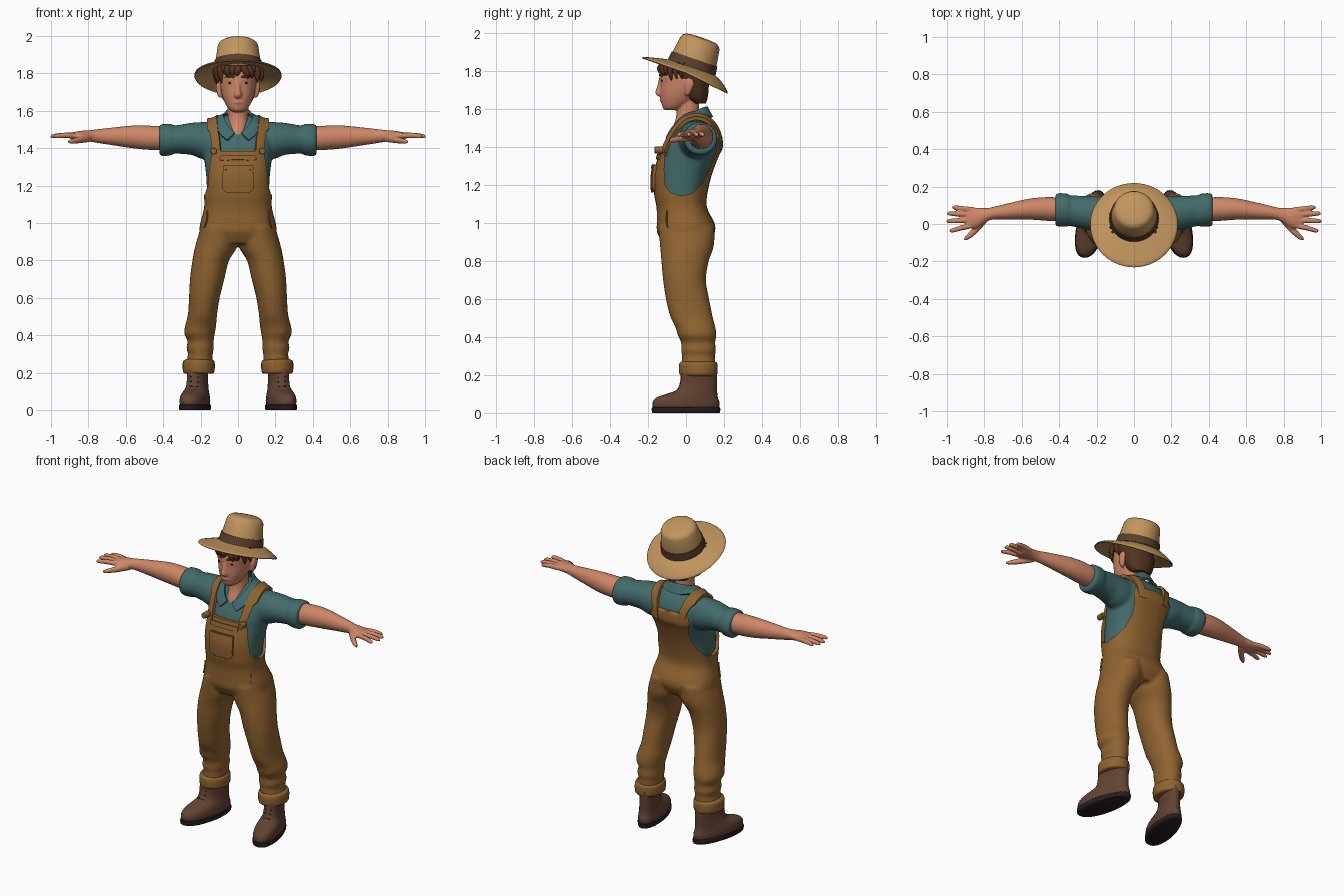
import bpy, bmesh, math, random
from mathutils import Matrix, Vector

random.seed(4)
sin, cos, pi = math.sin, math.cos, math.pi


def material(name, *rgb):
    m = bpy.data.materials.new(name)
    m.diffuse_color = (*rgb, 1)
    return m


CANVAS = material("brown canvas", 0.28, 0.125, 0.03)
TEAL = material("teal cloth", 0.055, 0.145, 0.145)
SKIN = material("skin", 0.62, 0.24, 0.135)
STRAW = material("straw", 0.54, 0.30, 0.11)
BAND = material("hat ribbon", 0.10, 0.05, 0.025)
HAIR = material("brown hair", 0.085, 0.033, 0.014)
LEATHER = material("boot leather", 0.12, 0.057, 0.032)
SOLE = material("dark rubber", 0.02, 0.012, 0.014)


def loft(bm, rings, axis=2, e=2.0, n=32, steps=4, sx=1):
    """Smooth tube through (x, y, z, ra, rb) rings that lie across the given axis."""
    pts = [Vector(r) for r in rings]
    path = []
    for i in range(len(pts) - 1):
        a, b, c, d = pts[max(i - 1, 0)], pts[i], pts[i + 1], pts[min(i + 2, len(pts) - 1)]
        for k in range(steps):
            t = k / steps
            path.append(0.5 * (2 * b + (c - a) * t + (2 * a - 5 * b + 4 * c - d) * t * t
                               + (3 * b - a - 3 * c + d) * t ** 3))
    path.append(pts[-1])
    u, v = ((1, 2), (0, 2), (0, 1))[axis]
    loops = []
    for p in path:
        loop = []
        for k in range(n):
            a = 2 * pi * k / n
            co = [p[0], p[1], p[2]]
            co[u] += max(p[3], 0.001) * math.copysign(abs(cos(a)) ** (2 / e), cos(a))
            co[v] += max(p[4], 0.001) * math.copysign(abs(sin(a)) ** (2 / e), sin(a))
            loop.append(bm.verts.new((co[0] * sx, co[1], co[2])))
        loops.append(loop)
    for p, q in zip(loops, loops[1:]):
        for k in range(n):
            bm.faces.new((p[k], p[(k + 1) % n], q[(k + 1) % n], q[k]))
    bm.faces.new(loops[0][::-1])
    bm.faces.new(loops[-1])


def bake(ob, mat):
    """Apply the modifiers and give the whole part one colour."""
    dg = bpy.context.evaluated_depsgraph_get()
    me = bpy.data.meshes.new_from_object(ob.evaluated_get(dg))
    ob.modifiers.clear()
    ob.data = me
    me.materials.clear()
    me.materials.append(mat)
    me.polygons.foreach_set("material_index", [0] * len(me.polygons))
    me.update()


def finish(bm, name, mat, voxel=0, smooth=4):
    bmesh.ops.recalc_face_normals(bm, faces=bm.faces)
    me = bpy.data.meshes.new(name)
    bm.to_mesh(me)
    bm.free()
    ob = bpy.data.objects.new(name, me)
    bpy.context.collection.objects.link(ob)
    if voxel:
        r = ob.modifiers.new("fuse", "REMESH")
        r.mode, r.voxel_size = "VOXEL", voxel
        s = ob.modifiers.new("soften", "SMOOTH")
        s.factor, s.iterations = 0.5, smooth
    bake(ob, mat)
    return ob


def patch(name, f, nu, nv, mat, target, offset, thick, mode="ABOVE_SURFACE"):
    """Cloth strip f(u, v) laid over a target and thickened."""
    bm = bmesh.new()
    g = [[bm.verts.new(f(i / nu, j / nv)) for j in range(nv + 1)] for i in range(nu + 1)]
    for i in range(nu):
        for j in range(nv):
            bm.faces.new((g[i][j], g[i + 1][j], g[i + 1][j + 1], g[i][j + 1]))
    ob = finish(bm, name, mat)
    w = ob.modifiers.new("lay", "SHRINKWRAP")
    w.target, w.offset, w.wrap_mode = target, offset, mode
    s = ob.modifiers.new("thick", "SOLIDIFY")
    s.thickness, s.offset = thick, 0
    bake(ob, mat)
    return ob


# Shirt: torso, sleeves and rolled cuffs
bm = bmesh.new()
loft(bm, [(0, -.02, 1.05, .155, .11), (0, -.025, 1.15, .165, .12), (0, -.015, 1.25, .17, .133),
          (0, .015, 1.35, .182, .142), (0, .03, 1.4, .187, .147), (0, .045, 1.47, .185, .127),
          (0, .05, 1.52, .165, .098), (0, .048, 1.555, .11, .07), (0, .045, 1.575, .07, .05)], e=2.4)
for s in (1, -1):
    loft(bm, [(.06, .05, 1.44, .09, .1), (.18, .055, 1.44, .096, .1), (.25, .06, 1.45, .09, .086),
              (.33, .07, 1.447, .083, .076), (.40, .075, 1.445, .08, .075)], axis=0, sx=s)
    loft(bm, [(.345, .073, 1.446, .076, .072), (.353, .074, 1.446, .087, .083), (.38, .075, 1.445, .09, .086),
              (.412, .076, 1.444, .088, .085), (.421, .076, 1.444, .078, .075)], axis=0, sx=s)
shirt = finish(bm, "shirt", TEAL, .009)

# Overalls: body and legs fused, then armholes cut by a side profile
bm = bmesh.new()
loft(bm, [(0, 0, .89, .17, .12), (0, 0, .95, .205, .152), (0, -.002, 1.0, .202, .152),
          (0, -.022, 1.08, .182, .133), (0, -.028, 1.15, .182, .14), (0, -.018, 1.25, .187, .153),
          (0, .012, 1.35, .198, .16), (0, .03, 1.4, .203, .165), (0, .045, 1.46, .19, .146)], e=2.4)
for s in (1, -1):
    loft(bm, [(.1, .003, .98, .098, .148), (.115, .005, .88, .113, .142), (.146, -.005, .8, .098, .125),
              (.165, -.008, .7, .092, .113), (.18, .008, .6, .082, .114), (.19, .028, .51, .078, .112),
              (.2, .05, .45, .083, .105), (.206, .058, .41, .082, .102), (.2, .064, .37, .07, .09),
              (.203, .066, .33, .073, .092), (.201, .066, .3, .066, .087), (.207, .066, .25, .072, .09)],
         e=2.1, sx=s)
overalls = finish(bm, "overalls", CANVAS, .01)
profile = [(-.4, 1.385), (-.108, 1.385), (-.115, 1.28), (-.11, 1.2), (-.08, 1.16), (-.025, 1.143),
           (.035, 1.158), (.085, 1.21), (.125, 1.29), (.16, 1.38), (.168, 1.47), (.168, 1.7), (-.4, 1.7)]
bm = bmesh.new()
base = bm.faces.new([bm.verts.new((-.5, y, z)) for y, z in profile])
top = bmesh.ops.extrude_face_region(bm, geom=[base])["geom"]
bmesh.ops.translate(bm, verts=[v for v in top if isinstance(v, bmesh.types.BMVert)], vec=(1, 0, 0))
cutter = finish(bm, "armhole_cutter", CANVAS)
cutter.hide_render = True
cut = overalls.modifiers.new("armholes", "BOOLEAN")
cut.operation, cut.object, cut.solver = "DIFFERENCE", cutter, "EXACT"
bake(overalls, CANVAS)
bpy.data.objects.remove(cutter)


# Bib pocket and its hem
def pocket(u, v):
    z = 1.155 + .175 * v
    w = .102 - .03 * max(0, 1 - v / .18) ** 2 - .01 * max(0, (v - .9) / .1) ** 2
    return ((2 * u - 1) * w, -.25, z)


patch("bib_pocket", pocket, 20, 20, CANVAS, overalls, .006, .02)
patch("bib_pocket_hem", lambda u, v: ((2 * u - 1) * .1, -.25, 1.3 + .025 * v), 20, 3, CANVAS, overalls, .014, .014)
patch("bib_hem", lambda u, v: ((2 * u - 1) * .125, -.22, 1.355 + .025 * v), 24, 3, CANVAS, overalls, .003, .01)

# Shoulder straps, strap buttons, hip pocket welts, trouser cuffs
line = [Vector(p) for p in ((.122, -.15, 1.36), (.13, -.1, 1.46), (.138, -.03, 1.54), (.135, .06, 1.58),
                            (.125, .15, 1.55), (.105, .2, 1.46), (.095, .22, 1.38))]
for s, side in ((1, "left"), (-1, "right")):
    def strap(u, v):
        k = min(int(u * 6), 5)
        p = line[k].lerp(line[k + 1], u * 6 - k)
        return (s * (p.x + (v - .5) * .056), p.y, p.z)

    def welt(u, v):
        a = u * pi / 2
        return (s * (.205 - .065 * cos(a) + .007 * v), -.13 + .06 * (1 - u), 1.07 - .1 * (1 - u) ** 2)

    patch("strap_" + side, strap, 36, 5, CANVAS, shirt, .012, .018)
    patch("hip_pocket_" + side, welt, 14, 2, CANVAS, overalls, .002, .01)
    bm = bmesh.new()
    loft(bm, [(.13, -.165, 1.385, .012, .012), (.13, -.16, 1.385, .018, .018), (.13, -.12, 1.385, .018, .018)],
         axis=1, n=20, sx=s)
    finish(bm, "strap_button_" + side, CANVAS)
    bm = bmesh.new()
    loft(bm, [(.21, .065, .195, .07, .086), (.21, .065, .203, .083, .099), (.21, .065, .235, .086, .102),
              (.21, .065, .262, .083, .099), (.21, .065, .272, .068, .086)], sx=s)
    finish(bm, "trouser_cuff_" + side, CANVAS)

    # Boots: turned out a little, narrower at the heel
    def turn_out(bm):
        for v in bm.verts:
            x = v.co.x * (1 - .9 * max(0, v.co.y)) + .215 - .2 * (v.co.y - .065)
            v.co.x = s * x
    bm = bmesh.new()
    loft(bm, [(0, .0, .02, .07, .172), (0, 0, .05, .074, .177), (0, .005, .08, .07, .163),
              (0, .03, .1, .064, .135), (0, .056, .12, .059, .108), (0, .066, .16, .055, .098),
              (0, .069, .23, .056, .095)], e=2.3)
    turn_out(bm)
    finish(bm, "boot_" + side, LEATHER)
    bm = bmesh.new()
    loft(bm, [(0, 0, 0, .073, .176), (0, 0, .006, .077, .18), (0, 0, .028, .077, .18), (0, 0, .031, .07, .172)],
         e=2.3, steps=2)
    turn_out(bm)
    finish(bm, "boot_sole_" + side, SOLE)
    bm = bmesh.new()
    for z, y in ((.125, -.047), (.15, -.034), (.175, -.029)):
        loft(bm, [(-.022, y + .006, z, .005, .003), (.022, y + .006, z + .004, .005, .003)], axis=0, n=8)
    turn_out(bm)
    finish(bm, "boot_laces_" + side, SOLE)

    # Arm with palm, four fingers and thumb
    bm = bmesh.new()
    loft(bm, [(.36, .075, 1.452, .062, .062), (.45, .08, 1.455, .064, .065), (.55, .08, 1.46, .057, .062),
              (.65, .07, 1.463, .046, .05), (.75, .058, 1.465, .034, .037), (.79, .048, 1.466, .037, .031),
              (.84, .033, 1.467, .054, .026), (.885, .033, 1.466, .056, .019), (.9, .033, 1.466, .045, .012)],
         axis=0, sx=s)
    for y0, x1, y1 in ((.077, .972, .088), (.05, 1.0, .056), (.02, 1.003, .016), (-.008, .987, -.035)):
        loft(bm, [(.86, y0, 1.467, .014, .015), ((.86 + x1) / 2, (y0 + y1) / 2, 1.469, .014, .015),
                  (x1 - .015, y1, 1.465, .012, .012), (x1, y1, 1.462, .006, .006)], axis=0, n=14, sx=s)
    loft(bm, [(.79, .03, 1.455, .025, .022), (.84, -.025, 1.446, .024, .019), (.885, -.065, 1.438, .018, .014),
              (.91, -.083, 1.434, .007, .007)], axis=0, n=16, sx=s)
    finish(bm, "arm_" + side, SKIN, .006, 3)

    # Eye and eyebrow
    bm = bmesh.new()
    loft(bm, [(.042, -.124, 1.742, .003, .003), (.042, -.125, 1.75, .009, .007), (.042, -.124, 1.758, .003, .003)],
         n=14, sx=s)
    finish(bm, "eye_" + side, SOLE)
    bm = bmesh.new()
    loft(bm, [(.016, -.138, 1.779, .004, .005), (.045, -.13, 1.786, .006, .007), (.075, -.1, 1.778, .004, .003)],
         axis=0, n=12, sx=s)
    finish(bm, "eyebrow_" + side, HAIR)

# Head with neck, nose, lips and ears
bm = bmesh.new()
loft(bm, [(0, -.08, 1.595, .028, .03), (0, -.068, 1.608, .048, .055), (0, -.047, 1.64, .069, .084),
          (0, -.032, 1.68, .085, .104), (0, -.02, 1.73, .095, .117), (0, -.016, 1.78, .1, .125),
          (0, -.01, 1.83, .1, .118), (0, .012, 1.87, .08, .085), (0, .02, 1.89, .05, .055)], e=2.15)
loft(bm, [(0, -.04, 1.44, .035, .046), (0, -.012, 1.49, .052, .064), (0, .008, 1.56, .055, .06),
          (0, .01, 1.67, .055, .06)])
loft(bm, [(0, -.128, 1.775, .012, .01), (0, -.133, 1.72, .014, .02), (0, -.136, 1.69, .02, .026),
          (0, -.133, 1.675, .02, .024), (0, -.128, 1.665, .01, .01)], n=16)
loft(bm, [(-.03, -.122, 1.647, .006, .005), (0, -.129, 1.647, .01, .009), (.03, -.122, 1.647, .006, .005)],
     axis=0, n=14)
for s in (1, -1):
    loft(bm, [(.093, .005, 1.67, .008, .01), (.1, .01, 1.69, .012, .018), (.105, .018, 1.73, .014, .026),
              (.103, .018, 1.755, .012, .02), (.1, .015, 1.766, .006, .008)], n=16, sx=s)
finish(bm, "head", SKIN, .006, 3)

# Hair: back and sides, then a ragged fringe of locks
bm = bmesh.new()
loft(bm, [(0, .07, 1.63, .055, .035), (0, .052, 1.665, .083, .063), (0, .04, 1.72, .1, .08),
          (0, .03, 1.755, .106, .09), (0, .006, 1.79, .111, .115), (0, .0, 1.83, .113, .125),
          (0, .02, 1.875, .09, .09)])
finish(bm, "hair", HAIR)
bm = bmesh.new()
for i in range(13):
    a = (i - 6) / 6 * 1.45
    x, y = .104 * sin(a), -.005 - .125 * cos(a)
    tip = 1.785 - .035 * abs(sin(a)) + random.uniform(-.012, .012)
    lean = random.uniform(-.012, .03)
    loft(bm, [(x, y + .01, 1.845, .022, .016), (x * 1.07 + lean * .3, y - .006, 1.82, .022, .016),
              (x * 1.08 + lean * .8, y - .006, (tip + 1.82) / 2, .016, .012), (x * 1.04 + lean, y, tip, .003, .003)], n=12)
finish(bm, "hair_fringe", HAIR)


# Shirt collar
def collar(u, v):
    a = (2 * u - 1) * math.radians(166) * (1 - .1 * v)
    h = (1 - cos(a)) / 2
    r = .036 * v
    return ((.07 + r) * sin(a), .02 + (.088 + r * .8) * cos(a), 1.612 - .14 * h ** 1.5 - .055 * v)


patch("collar", collar, 48, 6, TEAL, shirt, .008, .013, "OUTSIDE")

# Straw hat: revolved crown with drooping brim, plus ribbon
TILT = Matrix.Translation((0, .03, 1.82)) @ Matrix.Rotation(math.radians(-19), 4, "X")


def revolve(name, profile, mat, n=56):
    bm = bmesh.new()
    loops = []
    for r, z in profile:
        t = max(0, (r - .135) / .097)
        loops.append([bm.verts.new(TILT @ Vector((
            r * cos(a), r * sin(a) * (1 + .04 * t) - .02 * t,
            z - .03 * t - .03 * t * t * max(0, sin(a)))))
            for a in (2 * pi * k / n for k in range(n))])
    for p, q in zip(loops, loops[1:] + loops[:1]):
        for k in range(n):
            bm.faces.new((p[k], p[(k + 1) % n], q[(k + 1) % n], q[k]))
    finish(bm, name, mat)


revolve("hat", [(.001, .166), (.05, .165), (.085, .16), (.1, .15), (.108, .135), (.118, .07), (.128, 0), (.16, 0),
                (.195, 0), (.22, 0), (.231, -.001), (.234, -.006), (.23, -.011), (.195, -.011), (.16, -.011),
                (.12, -.011), (.11, .0), (.095, .13), (.001, .145)], STRAW)
revolve("hat_ribbon", [(.115, .001), (.1325, .001), (.1265, .047), (.112, .047)], BAND)

# Smooth shading with crisp cut edges
bpy.ops.object.select_all(action="DESELECT")
for ob in bpy.context.scene.objects:
    ob.select_set(True)
    bpy.context.view_layer.objects.active = ob
bpy.ops.object.shade_smooth_by_angle(angle=math.radians(45))
